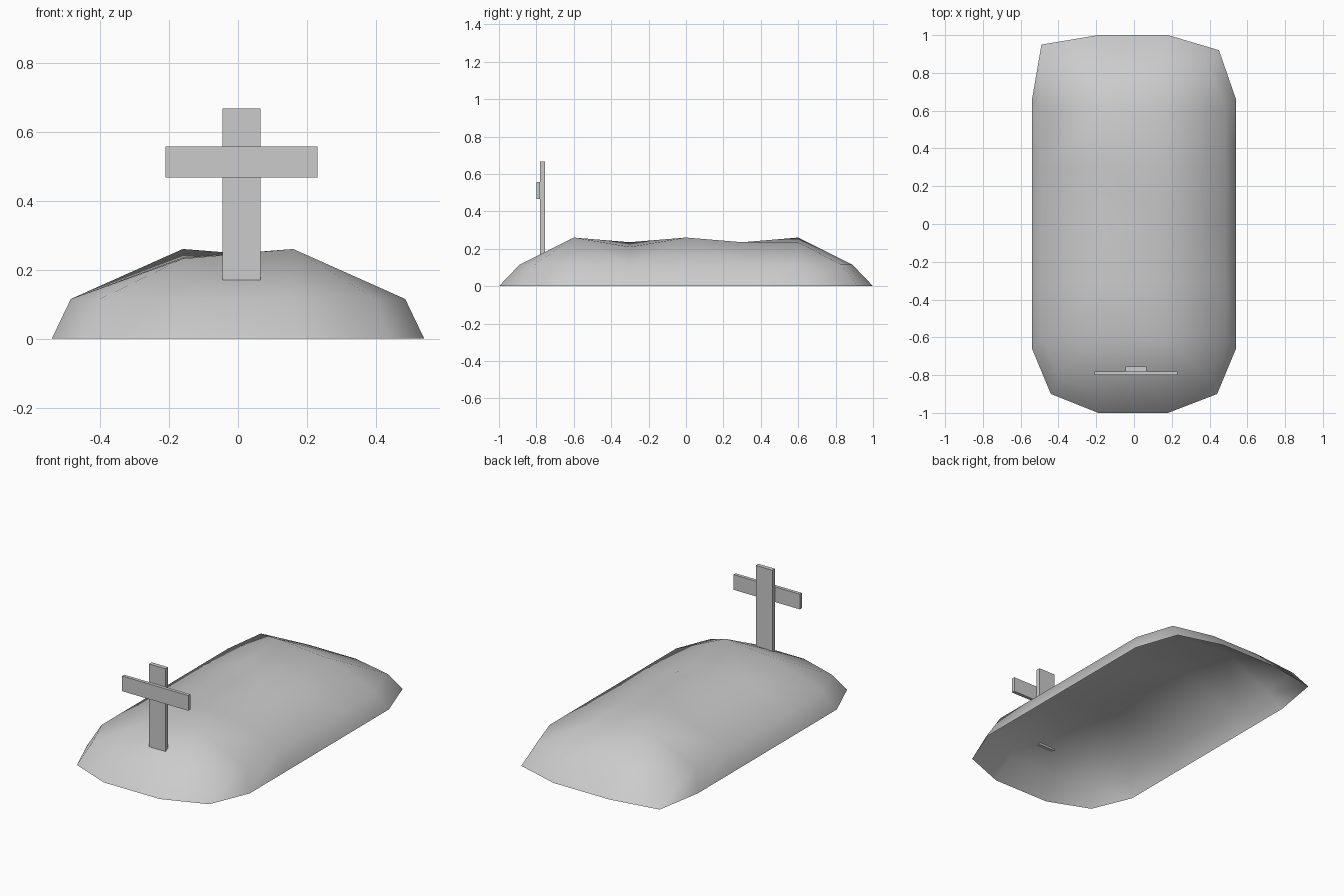
import bpy
import bmesh

cube = bpy.data.objects.get("Cube")
if cube:
    bpy.data.objects.remove(cube, do_unlink=True)

# One plain grey for everything
grey = bpy.data.materials.new("plain_grey")
grey.use_nodes = True
colour = (0.6, 0.6, 0.6, 1)
grey.diffuse_color = colour
grey.node_tree.nodes["Principled BSDF"].inputs["Base Color"].default_value = colour


def add_object(name, bm):
    mesh = bpy.data.meshes.new(name)
    bm.to_mesh(mesh)
    bm.free()
    mesh.materials.append(grey)
    obj = bpy.data.objects.new(name, mesh)
    bpy.context.collection.objects.link(obj)
    return obj


def box(name, low, high):
    bm = bmesh.new()
    bmesh.ops.create_cube(bm, size=1)
    for v in bm.verts:
        v.co = [a + (b - a) * (c + 0.5) for a, b, c in zip(low, high, v.co)]
    return add_object(name, bm)


# Mound: a cap grid with uneven ridge heights, and a skirt down to the ground
cap_x = [-0.485, -0.16, 0.16, 0.485]
cap_y = [-0.89, -0.6, -0.3, 0, 0.3, 0.6, 0.89]
foot_x = [-0.54, -0.19, 0.18, 0.54]
foot_y = [-1, -0.66, -0.33, 0, 0.33, 0.66, 1]
ridge = {1: [0.232, 0.235, 0.235, 0.235, 0.26],
         2: [0.26, 0.21, 0.26, 0.235, 0.235]}
# Worn corners: cap position, then foot position
corners = {(0, 0): ((-0.40, -0.81), (-0.44, -0.90)),
           (3, 0): ((0.40, -0.81), (0.44, -0.90)),
           (0, 6): ((-0.45, 0.86), (-0.49, 0.95)),
           (3, 6): ((0.41, 0.83), (0.45, 0.92))}

bm = bmesh.new()
cap, foot = {}, {}
for i in range(4):
    for j in range(7):
        rim = i in (0, 3) or j in (0, 6)
        top, base = corners.get((i, j), ((cap_x[i], cap_y[j]), (foot_x[i], foot_y[j])))
        z = 0.115 if rim else ridge[i][j - 1]
        cap[i, j] = bm.verts.new((*top, z))
        if rim:
            foot[i, j] = bm.verts.new((*base, 0))

# Split each cap cell along its higher diagonal
for i in range(3):
    for j in range(6):
        a, b, c, d = cap[i, j], cap[i + 1, j], cap[i + 1, j + 1], cap[i, j + 1]
        if a.co.z + c.co.z > b.co.z + d.co.z:
            bm.faces.new((a, b, c))
            bm.faces.new((a, c, d))
        else:
            bm.faces.new((a, b, d))
            bm.faces.new((b, c, d))

# Walk round the rim to make the skirt
loop = ([(i, 0) for i in range(3)] + [(3, j) for j in range(6)]
        + [(i, 6) for i in range(3, 0, -1)] + [(0, j) for j in range(6, 0, -1)])
for p, q in zip(loop, loop[1:] + loop[:1]):
    bm.faces.new((foot[p], foot[q], cap[q], cap[p]))
for f in bm.faces:
    f.smooth = True
add_object("earth_mound", bm)

# Wooden cross: post with the bar fixed on its front
box("cross_post", (-0.045, -0.78, 0.17), (0.065, -0.755, 0.667))
box("cross_bar", (-0.21, -0.80, 0.467), (0.23, -0.78, 0.558))
